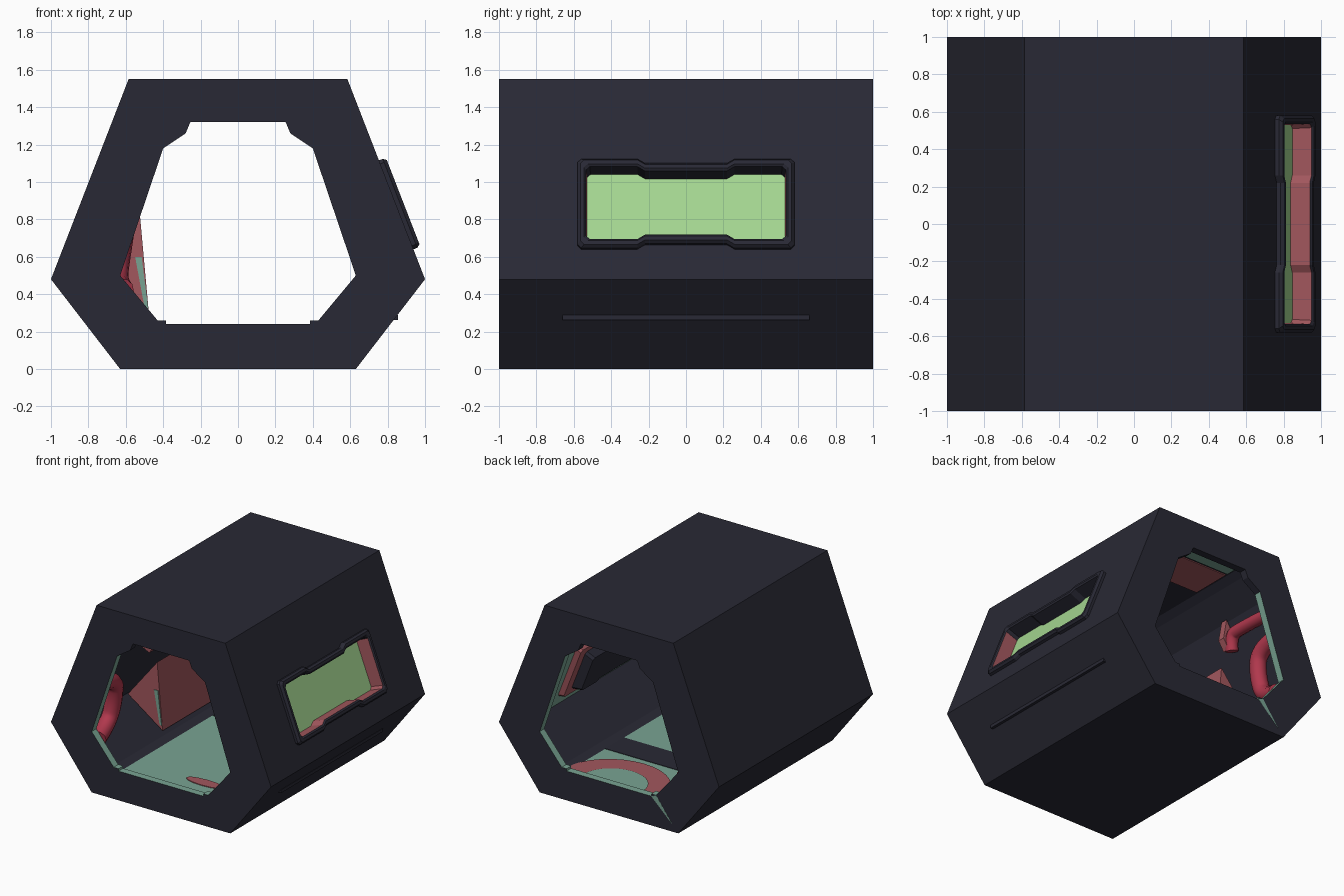
import bpy, bmesh, math
from mathutils import Vector

if "Cube" in bpy.data.objects:
    bpy.data.objects.remove(bpy.data.objects["Cube"])


def mat(name, rgb):
    m = bpy.data.materials.new(name)
    m.diffuse_color = (*rgb, 1)
    m.use_nodes = True
    m.node_tree.nodes["Principled BSDF"].inputs["Base Color"].default_value = m.diffuse_color
    return m


MATS = [mat("dark_hull", (.022, .022, .035)), mat("pane_green", (.37, .67, .28)),
        mat("mint", (.19, .37, .29)), mat("dusty_red", (.36, .095, .11)),
        mat("pipe_crimson", (.44, .04, .075))]
HULL, PANE, MINT, RED, PIPE = range(5)


def finish(name, bm, normals=True):
    if normals:
        bmesh.ops.recalc_face_normals(bm, faces=bm.faces[:])
    me = bpy.data.meshes.new(name)
    bm.to_mesh(me)
    bm.free()
    for m in MATS:
        me.materials.append(m)
    ob = bpy.data.objects.new(name, me)
    bpy.context.collection.objects.link(ob)
    return ob


def loft(bm, a, b, rule=lambda i: HULL):
    n = len(a)
    for i in range(n):
        f = bm.faces.new((a[i], a[(i + 1) % n], b[(i + 1) % n], b[i]))
        f.material_index = rule(i)


def ring(bm, pts):
    return [bm.verts.new(p) for p in pts]


def prism(name, pts_a, pts_b, color):
    bm = bmesh.new()
    a, b = ring(bm, pts_a), ring(bm, pts_b)
    loft(bm, a, b, lambda i: color)
    for loop in (a, b):
        bm.faces.new(loop).material_index = color
    return finish(name, bm)


def box(name, x, y, z, color):
    c = [(x[0], y[0]), (x[1], y[0]), (x[1], y[1]), (x[0], y[1])]
    return prism(name, [(*p, z[0]) for p in c], [(*p, z[1]) for p in c], color)


def section(half, y):
    full = half + [(-x, z) for x, z in reversed(half)]
    return [(x, y, z) for x, z in full]


# Hull: outer hexagon, end openings and a wider hollow between them
OUTER = [(.63, 0), (1, .48), (.585, 1.55)]
OPEN = [(.385, .24), (.385, .26), (.43, .26), (.63, .5), (.40, 1.18), (.28, 1.26), (.255, 1.32)]
ROOM = [(.385, .22), (.40, .22), (.47, .24), (.80, .5), (.53, 1.2), (.36, 1.36), (.30, 1.40)]
bm = bmesh.new()
out = [ring(bm, section(OUTER, y)) for y in (-1, 1)]
loft(bm, *out)
inner = [ring(bm, section(p, y)) for p, y in
         ((OPEN, -1), (OPEN, -.94), (ROOM, -.94), (ROOM, .94), (OPEN, .94), (OPEN, 1))]
lip = lambda i: HULL if 4 <= i <= 8 else MINT
room = lambda i: MINT if i in (3, 13, 0, 12) else HULL
for k, rule in enumerate((lip, lambda i: HULL, room, lambda i: HULL, lip)):
    loft(bm, inner[k], inner[k + 1], rule)
for o, p in ((out[0], inner[0]), (out[1], inner[-1])):
    edges = [bm.edges.get((l[i], l[(i + 1) % len(l)])) for l in (o, p) for i in range(len(l))]
    bmesh.ops.triangle_fill(bm, use_beauty=True, edges=edges)
hull = finish("corridor_hull", bm)


# Window in the sloping right wall: u along y, v up the slope, h outwards
def wall(u, v, h):
    return (.8456 - .3615 * v + .932 * h, u, .878 + .932 * v + .3615 * h)


def outline(a, b, h, notch=.025):
    q = [(.22, b - notch), (.26, b), (a - .02, b), (a, b - .02)]
    right = q + [(u, -v) for u, v in reversed(q)]
    return [wall(u, v, h) for u, v in right + [(-u, -v) for u, v in right]]


cutter = prism("window_cutter", outline(.55, .23, .1), outline(.55, .23, -.1), RED)
mod = hull.modifiers.new("window", 'BOOLEAN')
mod.object = cutter
mod.operation = 'DIFFERENCE'
mod.solver = 'EXACT'
bpy.context.view_layer.objects.active = hull
hull.select_set(True)
bpy.ops.object.modifier_apply(modifier="window")
bpy.data.objects.remove(cutter)

# Raised window rim with a red reveal
bm = bmesh.new()
rims = [ring(bm, outline(*p)) for p in
        ((.58, .255, -.01), (.58, .255, .022), (.565, .242, .04), (.545, .22, .04),
         (.535, .208, .03), (.53, .205, -.08))]
for k in range(5):
    loft(bm, rims[k], rims[k + 1])
loft(bm, rims[5], rims[0])
bmesh.ops.recalc_face_normals(bm, faces=bm.faces[:])
deep = set(rims[5])
edge = set(rims[4])
for f in bm.faces:
    if set(f.verts) <= (deep | edge) and f.normal.z > -.5:
        f.material_index = RED
finish("window_rim", bm)
prism("window_pane", outline(.535, .21, -.079), outline(.535, .21, -.087), PANE)

# Window housing seen from inside, with a red border
prism("window_housing", outline(.5, .2, -.16), outline(.46, .16, -.29), HULL)
prism("housing_border", outline(.58, .25, -.16), outline(.56, .23, -.22), RED)

# Ledge on the lower right wall
box("side_ledge", (.81, .855), (-.66, .66), (.262, .288), HULL)

# Open seam on the back end face
seam = [(-.385, .24), (-.43, .26), (-.575, .06)]
prism("back_seam", [(x, .997, z) for x, z in seam], [(x, 1.001, z) for x, z in seam], MINT)


# Floor markings
box("floor_dark_strip", (-.40, .40), (.24, .48), (.215, .224), HULL)
N = 16
bm = bmesh.new()
arcs = [[bm.verts.new((r * 1.1 * math.cos(math.pi * i / N), .94 - r * math.sin(math.pi * i / N), .228))
         for i in range(N + 1)] for r in (.24, .40)]
for i in range(N):
    f = bm.faces.new((arcs[0][i + 1], arcs[0][i], arcs[1][i], arcs[1][i + 1]))
    f.material_index = RED
finish("floor_red_arc", bm)
disc = [(.24 + .17 * math.cos(t * math.pi / 6), -.77 + .05 * math.sin(t * math.pi / 6)) for t in range(12)]
prism("floor_red_patch", [(*p, .218) for p in disc], [(*p, .226) for p in disc], RED)

# Left wall equipment block, stripe and struts
block = [(-.525, .83), (-.475, .28), (-.79, .5)]
prism("wall_block", [(x, -.3, z) for x, z in block], [(x, .4, z) for x, z in block], RED)
stripe = [(-.55, .60), (-.515, .60), (-.48, .32), (-.50, .33)]
prism("block_stripe", [(x, -.306, z) for x, z in stripe], [(x, -.299, z) for x, z in stripe], MINT)
for y in (-.38, .46):
    strut = [(-.52, .95), (-.47, 1.03), (-.50, 1.2), (-.62, 1.0)]
    prism("wall_strut", [(x, y - .03, z) for x, z in strut], [(x, y + .03, z) for x, z in strut], RED)

# Ceiling plates near the back
box("ceiling_mint_plate", (-.28, .28), (.76, .94), (1.392, 1.401), MINT)
box("ceiling_red_plate", (-.28, .28), (.40, .74), (1.392, 1.401), RED)


# Pipes on the left wall
def pipe(name, pts, r):
    cu = bpy.data.curves.new(name, 'CURVE')
    cu.dimensions = '3D'
    cu.bevel_depth = r
    cu.bevel_resolution = 3
    cu.use_fill_caps = True
    s = cu.splines.new('NURBS')
    s.points.add(len(pts) - 1)
    for p, c in zip(s.points, pts):
        p.co = (*c, 1)
    s.use_endpoint_u = True
    s.order_u = 3
    s.resolution_u = 6
    cu.materials.append(MATS[PIPE])
    ob = bpy.data.objects.new(name, cu)
    bpy.context.collection.objects.link(ob)
    bpy.ops.object.select_all(action='DESELECT')
    ob.select_set(True)
    bpy.context.view_layer.objects.active = ob
    bpy.ops.object.convert(target='MESH')
    bpy.ops.object.shade_smooth_by_angle(angle=math.radians(40))


for s, end in ((-1, "front"), (1, "back")):
    pipe(end + "_loop_pipe", [(-.60, s * .93, .88), (-.60, s * .74, .86), (-.63, s * .70, .66),
                              (-.66, s * .74, .46), (-.62, s * .93, .42)], .065)
pipe("upper_pipe", [(-.53, .93, 1.06), (-.53, .6, 1.08), (-.53, .5, 1.06), (-.56, .48, .95)], .05)
